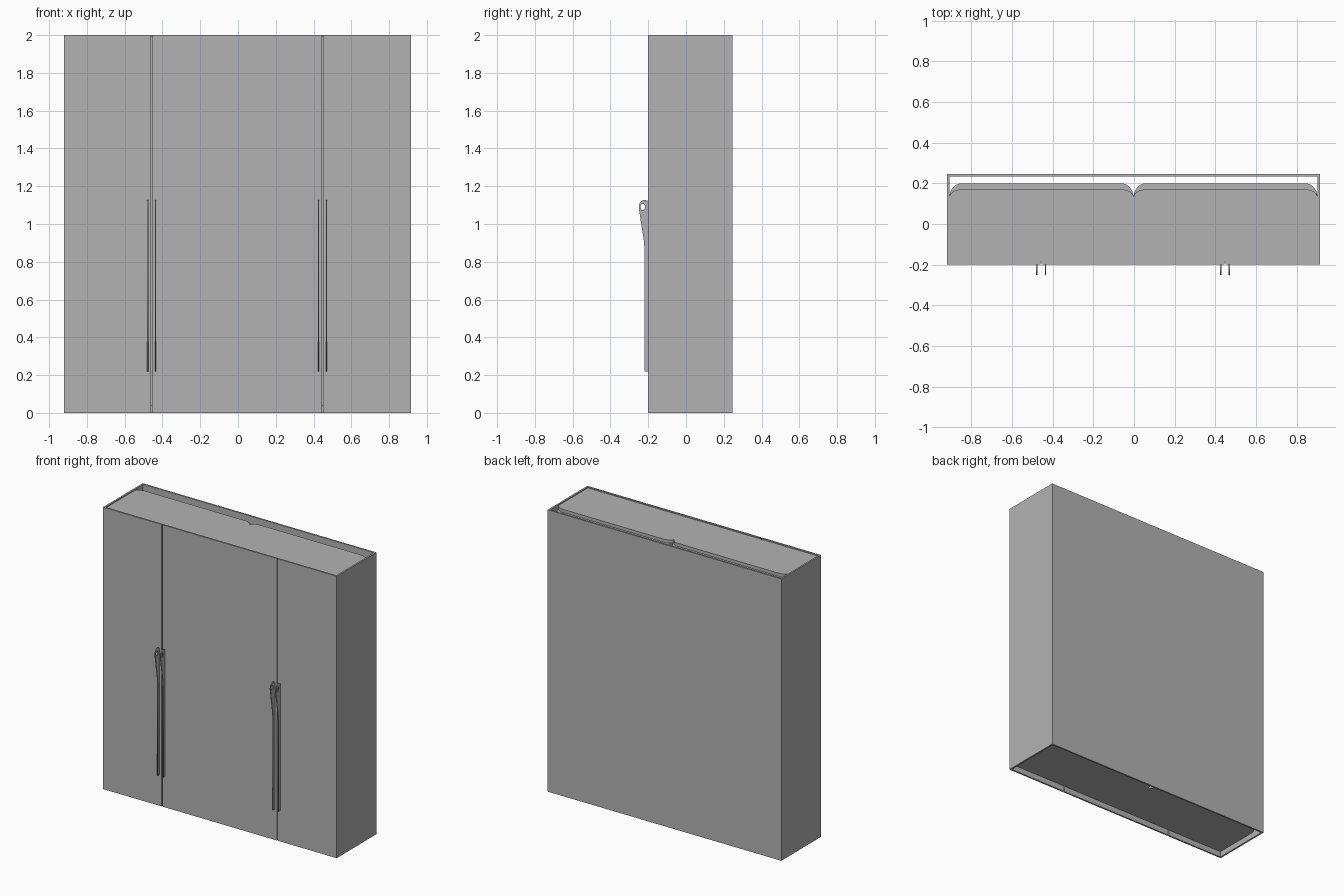
import bpy, bmesh, math

if "Cube" in bpy.data.objects:
    bpy.data.objects.remove(bpy.data.objects["Cube"], do_unlink=True)

# One plain grey finish
grey = bpy.data.materials.new("plain_grey")
grey.use_nodes = True
colour = (0.45, 0.45, 0.45, 1)
grey.diffuse_color = colour
grey.node_tree.nodes["Principled BSDF"].inputs["Base Color"].default_value = colour

FRONT, BACK, LEFT, RIGHT, TOP = -0.2, 0.245, 0.915, -0.92, 2.0
T = 0.012                      # panel thickness


def finish(name, bm):
    bmesh.ops.recalc_face_normals(bm, faces=bm.faces)
    mesh = bpy.data.meshes.new(name)
    bm.to_mesh(mesh)
    bm.free()
    mesh.materials.append(grey)
    obj = bpy.data.objects.new(name, mesh)
    bpy.context.collection.objects.link(obj)
    return obj


def box(name, x0, x1, y0, y1, z0, z1):
    bm = bmesh.new()
    bmesh.ops.create_cube(bm, size=1)
    bmesh.ops.scale(bm, vec=(x1 - x0, y1 - y0, z1 - z0), verts=bm.verts)
    bmesh.ops.translate(bm, vec=((x0 + x1) / 2, (y0 + y1) / 2, (z0 + z1) / 2), verts=bm.verts)
    return finish(name, bm)


def rounded_slab(name, x0, x1, back, z0, z1):
    """Slab with a straight front and elliptical back corners."""
    start, rx = 0.13, 0.06
    ry = back - start
    pts = [(x0, FRONT + T), (x1, FRONT + T)]
    for cx, a0 in ((x1 - rx, 0), (x0 + rx, 90)):
        for i in range(9):
            a = math.radians(a0 + 90 * i / 8)
            pts.append((cx + rx * math.cos(a), start + ry * math.sin(a)))
    bm = bmesh.new()
    face = bm.faces.new([bm.verts.new((x, y, z0)) for x, y in pts])
    side = bmesh.ops.extrude_face_region(bm, geom=[face])["geom"]
    moved = [v for v in side if isinstance(v, bmesh.types.BMVert)]
    bmesh.ops.translate(bm, vec=(0, 0, z1 - z0), verts=moved)
    return finish(name, bm)


# Outer shell
box("right_side", RIGHT, RIGHT + T, FRONT + T, BACK - T, 0, TOP)
box("left_side", LEFT - T, LEFT, FRONT + T, BACK - T, 0, TOP)
box("back_panel", RIGHT, LEFT, BACK - T, BACK, 0, TOP)

# Four doors, with a thin gap in each pair
gap = 0.003
seams = (-0.457, 0.448)
box("outer_right_door", RIGHT, seams[0] - gap, FRONT, FRONT + T, 0, TOP)
box("inner_right_door", seams[0] + gap, 0, FRONT, FRONT + T, 0, TOP)
box("inner_left_door", 0, seams[1] - gap, FRONT, FRONT + T, 0, TOP)
box("outer_left_door", seams[1] + gap, LEFT, FRONT, FRONT + T, 0, TOP)

# Two cabinets side by side, each with a smaller lid
for side, x0, x1 in (("right", RIGHT + T, -0.002), ("left", -0.002, LEFT - T)):
    rounded_slab(side + "_cabinet", x0, x1, 0.2, 0.04, 1.97)
    rounded_slab(side + "_lid", x0, x1, 0.17, 1.97, 1.993)


def handle(name, x):
    """Flat blade handle with a swollen, pierced top."""
    ring_y, ring_z, r = -0.219, 1.09, 0.031
    outline = [(FRONT, 0.22), (-0.219, 0.22), (-0.219, 0.86), (-0.224, 0.92), (-0.234, 0.98)]
    outline += [(-0.243, 1.04)]
    for i in range(13):
        a = math.radians(190 - 130 * i / 12)
        outline.append((ring_y + r * math.cos(a), ring_z + 1.2 * r * math.sin(a)))
    outline.append((FRONT, 1.12))
    hole = [(-0.229 + 0.012 * math.cos(i * math.pi / 8), ring_z + 0.017 * math.sin(i * math.pi / 8))
            for i in range(16)]
    curve = bpy.data.curves.new(name, "CURVE")
    curve.dimensions = "2D"
    curve.fill_mode = "BOTH"
    curve.extrude = 0.003
    for pts in (outline, hole):
        spline = curve.splines.new("POLY")
        spline.points.add(len(pts) - 1)
        for p, (y, z) in zip(spline.points, pts):
            p.co = (y, z, 0, 1)
        spline.use_cyclic_u = True
    curve.materials.append(grey)
    obj = bpy.data.objects.new(name, curve)
    obj.rotation_euler = (math.pi / 2, 0, math.pi / 2)
    obj.location.x = x
    bpy.context.collection.objects.link(obj)
    # Turn the curve into a mesh
    bpy.ops.object.select_all(action="DESELECT")
    obj.select_set(True)
    bpy.context.view_layer.objects.active = obj
    bpy.ops.object.convert(target="MESH")


# Handles either side of each door gap
for side, seam in zip(("right", "left"), seams):
    handle(side + "_pair_handle_a", seam - 0.021)
    handle(side + "_pair_handle_b", seam + 0.021)
